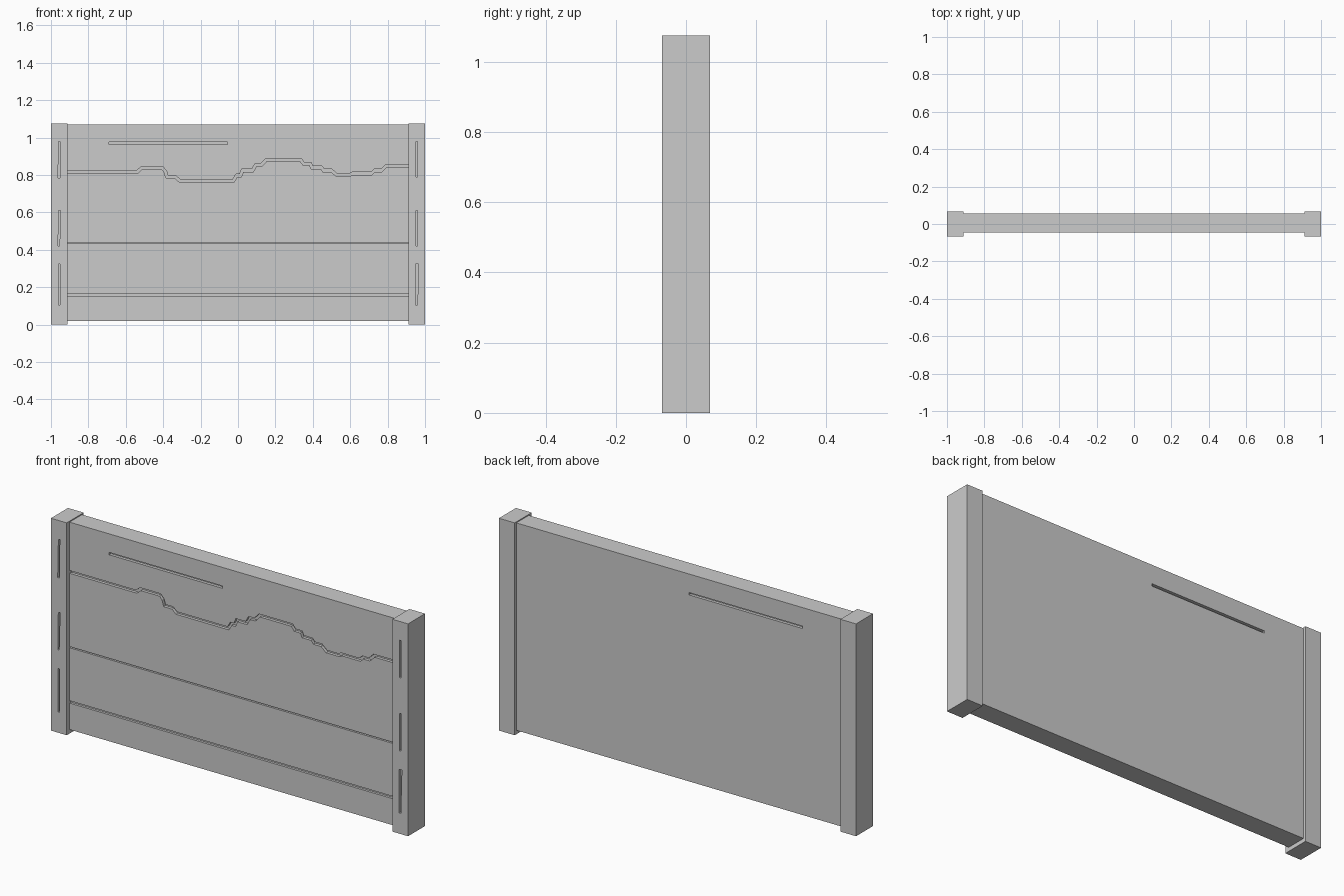
import bpy
from mathutils import Vector

if "Cube" in bpy.data.objects:
    bpy.data.objects.remove(bpy.data.objects["Cube"])

FRONT, BACK = -0.045, 0.055      # panel faces
POST_Y = 0.068                   # post half depth


def prism(name, outline, y0, y1):
    """Extrude an (x, z) outline between two y values."""
    n = len(outline)
    verts = [(x, y0, z) for x, z in outline] + [(x, y1, z) for x, z in outline]
    faces = [tuple(range(n)), tuple(range(2 * n - 1, n - 1, -1))]
    faces += [(i, i + n, (i + 1) % n + n, (i + 1) % n) for i in range(n)]
    mesh = bpy.data.meshes.new(name)
    mesh.from_pydata(verts, [], faces)
    # consistent outward normals whichever way the outline winds
    import bmesh
    bm = bmesh.new()
    bm.from_mesh(mesh)
    bmesh.ops.recalc_face_normals(bm, faces=bm.faces)
    bm.to_mesh(mesh)
    bm.free()
    ob = bpy.data.objects.new(name, mesh)
    bpy.context.collection.objects.link(ob)
    return ob


def rect(x0, x1, z0, z1):
    return [(x0, z0), (x1, z0), (x1, z1), (x0, z1)]


def ribbon(path, half):
    """Mitred constant-width outline around a polyline."""
    pts = [Vector(p) for p in path]
    up, down = [], []
    for i, p in enumerate(pts):
        a = (p - pts[i - 1]).normalized() if i else Vector((1, 0))
        b = (pts[i + 1] - p).normalized() if i < len(pts) - 1 else Vector((1, 0))
        n = Vector((-(a + b).y, (a + b).x)).normalized()
        off = n * half / max(0.5, n.dot(Vector((-a.y, a.x))))
        up.append(tuple(p + off))
        down.append(tuple(p - off))
    return up + down[::-1]


def carve(target, cutters):
    bpy.context.view_layer.objects.active = target
    for c in cutters:
        c.hide_render = True
        m = target.modifiers.new("carve", 'BOOLEAN')
        m.operation, m.solver, m.object = 'DIFFERENCE', 'EXACT', c
        bpy.ops.object.modifier_apply(modifier=m.name)
        bpy.data.objects.remove(c, do_unlink=True)


# Main panel
panel = prism("panel", rect(-0.912, 0.912, 0.02, 1.07), FRONT, BACK)

# Stepped skyline groove across the front
skyline = [(-0.93, .818), (-.537, .818), (-.516, .837), (-.404, .837),
           (-.388, .818), (-.38, .79), (-.335, .79), (-.313, .77),
           (-.024, .77), (-.008, .797), (.013, .797), (.024, .824),
           (.078, .824), (.094, .853), (.126, .855), (.152, .882),
           (.334, .882), (.35, .861), (.386, .861), (.395, .84),
           (.446, .84), (.457, .824), (.50, .824), (.527, .80),
           (.596, .80), (.612, .808), (.714, .808), (.73, .824),
           (.767, .824), (.794, .85), (.93, .85)]
cuts = [prism("skyline_cutter", ribbon(skyline, 0.007), FRONT - 0.05, FRONT + 0.015)]

# Board seams on the front, short slots on front and back
for z, h in ((0.437, 0.003), (0.16, 0.006)):
    cuts.append(prism("seam_cutter", rect(-0.93, 0.93, z - h, z + h),
                      FRONT - 0.05, FRONT + 0.012))
slot = rect(-0.69, -0.055, 0.964, 0.976)
cuts.append(prism("front_slot_cutter", slot, FRONT - 0.05, FRONT + 0.015))
cuts.append(prism("back_slot_cutter", slot, BACK - 0.015, BACK + 0.05))
carve(panel, cuts)

# End posts with three narrow, slightly irregular slits each
# slit: bottom z, top z, bottom half width, top half width, lean
slits = {
    -1: ((.105, .325, .005, .005, 0), (.42, .61, .004, .005, .004), (.785, .98, .005, .004, .003)),
    1: ((.105, .325, .005, .008, .003), (.42, .61, .005, .005, 0), (.79, .98, .005, .004, 0)),
}
for side, label in ((-1, "left_post"), (1, "right_post")):
    post = prism(label, rect(*sorted((side * 0.912, side)), 0, 1.075), -POST_Y, POST_Y)
    cx = side * 0.956
    cuts = [prism("slit_cutter",
                  [(cx - wb - lean / 2, z0), (cx + wb - lean / 2, z0),
                   (cx + wt + lean / 2, z1), (cx - wt + lean / 2, z1)],
                  -POST_Y - 0.05, -POST_Y + 0.015)
            for z0, z1, wb, wt, lean in slits[side]]
    carve(post, cuts)
